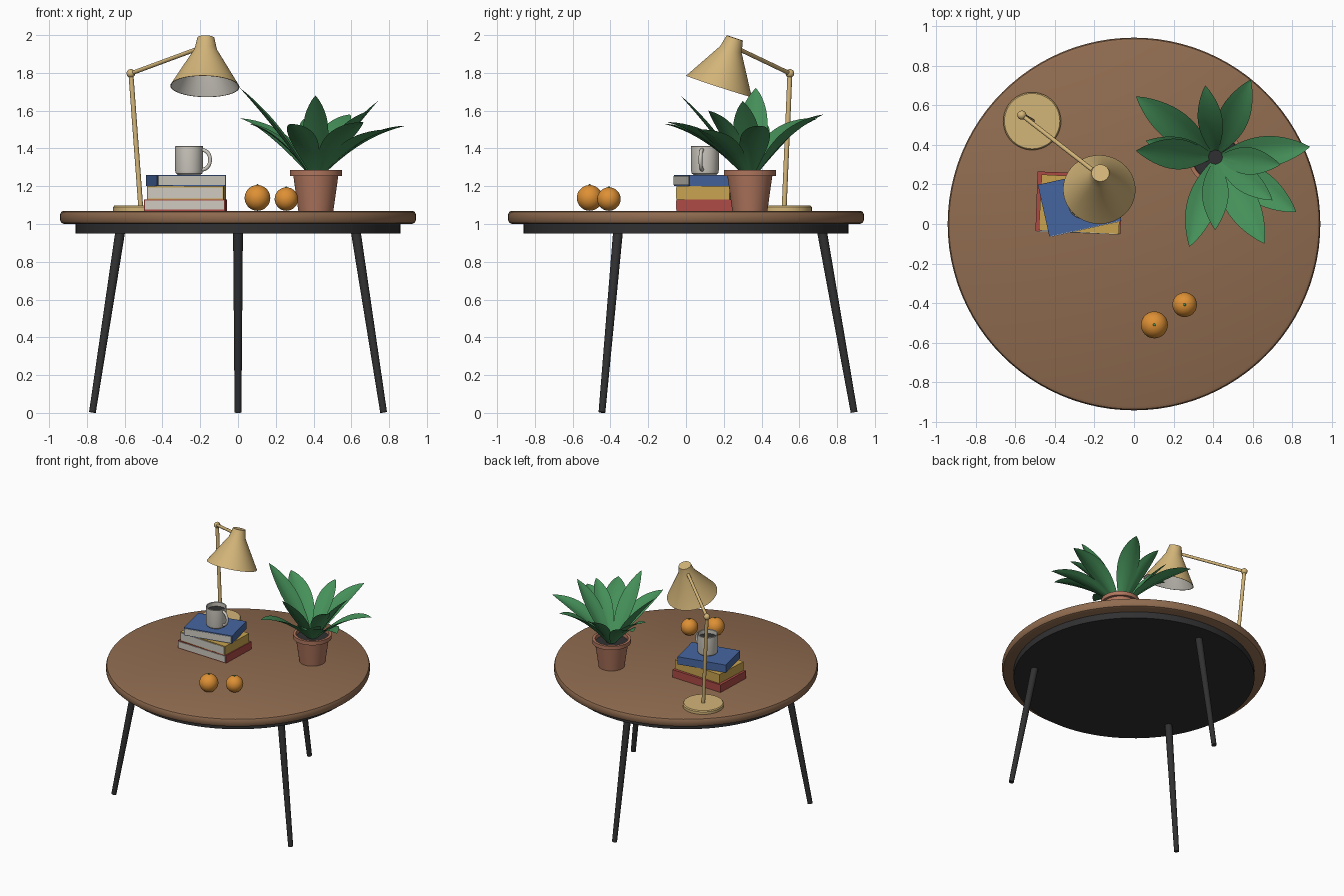
import bpy, bmesh, math
from mathutils import Vector

if "Cube" in bpy.data.objects:
    bpy.data.objects.remove(bpy.data.objects["Cube"])


def material(name, r, g, b):
    m = bpy.data.materials.new(name)
    m.use_nodes = True
    m.diffuse_color = (r, g, b, 1)
    node = m.node_tree.nodes["Principled BSDF"]
    node.inputs["Base Color"].default_value = (r, g, b, 1)
    node.inputs["Roughness"].default_value = 0.6
    return m


WOOD = material("walnut", 0.28, 0.15, 0.08)
BLACK = material("black", 0.03, 0.03, 0.032)
BRASS = material("pale brass", 0.65, 0.46, 0.19)
WHITE = material("off white", 0.62, 0.59, 0.53)
CLAY = material("terracotta", 0.43, 0.18, 0.11)
GREEN = material("leaf green", 0.06, 0.28, 0.1)
ORANGE = material("orange", 0.73, 0.28, 0.035)
RED = material("red", 0.42, 0.07, 0.06)
YELLOW = material("mustard", 0.58, 0.37, 0.08)
BLUE = material("blue", 0.06, 0.13, 0.35)


def add(name, bm, mat, loc=(0, 0, 0), smooth=True, angle=35):
    """Turn a bmesh into a named object."""
    me = bpy.data.meshes.new(name)
    bm.to_mesh(me)
    bm.free()
    me.materials.append(mat)
    ob = bpy.data.objects.new(name, me)
    ob.location = loc
    bpy.context.collection.objects.link(ob)
    if smooth:
        bpy.ops.object.select_all(action="DESELECT")
        ob.select_set(True)
        bpy.context.view_layer.objects.active = ob
        bpy.ops.object.shade_smooth_by_angle(angle=math.radians(angle))
    return ob


def lathe(name, profile, mat, loc=(0, 0, 0), axis=None, seg=48):
    """Revolve (radius, height) points around z, then aim z along axis."""
    bm = bmesh.new()
    vs = [bm.verts.new((r, 0, z)) for r, z in profile]
    es = [bm.edges.new(p) for p in zip(vs, vs[1:])]
    bmesh.ops.spin(bm, geom=vs + es, cent=(0, 0, 0), axis=(0, 0, 1),
                   angle=math.tau, steps=seg)
    bmesh.ops.remove_doubles(bm, verts=bm.verts, dist=1e-5)
    bmesh.ops.recalc_face_normals(bm, faces=bm.faces)
    ob = add(name, bm, mat, loc)
    if axis is not None:
        ob.rotation_euler = Vector(axis).to_track_quat("Z", "Y").to_euler()
    return ob


def rod(name, a, b, ra, rb, mat, seg=20):
    """Tapered round bar between two points."""
    a, b = Vector(a), Vector(b)
    h = (b - a).length
    return lathe(name, [(0, 0), (ra, 0), (rb, h), (0, h)], mat, a, b - a, seg)


def ball(name, loc, r, mat):
    bm = bmesh.new()
    bmesh.ops.create_uvsphere(bm, u_segments=32, v_segments=18, radius=r)
    return add(name, bm, mat, loc, angle=60)


def box(name, size, loc, turn, mat):
    bm = bmesh.new()
    bmesh.ops.create_cube(bm, size=1)
    bmesh.ops.scale(bm, vec=size, verts=bm.verts)
    ob = add(name, bm, mat, loc, smooth=False)
    ob.rotation_euler.z = turn
    return ob


# Table
TOP = 1.07
lathe("table_top", [(0, 1.0), (0.92, 1.0), (0.934, 1.006), (0.942, 1.02), (0.942, 1.05),
                    (0.936, 1.064), (0.922, TOP), (0, TOP)], WOOD, seg=96)
lathe("table_underframe", [(0, 0.95), (0.86, 0.95), (0.86, 1.005), (0, 1.005)], BLACK, seg=96)
for i in range(3):
    a = math.radians(90 + 120 * i)
    c, s = math.cos(a), math.sin(a)
    rod(f"table_leg_{i + 1}", (0.89 * c, 0.89 * s, 0.003), (0.72 * c, 0.72 * s, 0.96),
        0.018, 0.026, BLACK)

# Desk lamp
foot = Vector((-0.515, 0.52, TOP))
joint = Vector((-0.567, 0.55, 1.797))
lathe("lamp_base", [(0, 0), (0.146, 0), (0.146, 0.02), (0.14, 0.027), (0, 0.027)], BRASS, foot)
rod("lamp_stem", foot + Vector((0, 0, 0.02)), joint, 0.013, 0.013, BRASS)
ball("lamp_joint", joint, 0.023, BRASS)
rod("lamp_arm", joint, (-0.18, 0.25, 1.94), 0.011, 0.011, BRASS)
tilt, apex = (0.02, 0.31, 0.95), (-0.17, 0.258, 1.985)
lathe("lamp_shade", [(0, 0), (0.045, 0), (0.06, -0.065), (0.183, -0.27), (0.179, -0.27)],
      BRASS, apex, tilt, 64)
lathe("lamp_shade_lining", [(0, -0.01), (0.04, -0.01), (0.056, -0.067), (0.179, -0.27)],
      WHITE, apex, tilt, 64)

# Stack of books with the page edges to the front
books = [("bottom", RED, (0.43, 0.3), (-0.278, 0.108), -2, TOP, 0.06),
         ("middle", YELLOW, (0.405, 0.28), (-0.272, 0.1), -3, 1.13, 0.07),
         ("upper", BLUE, (0.373, 0.268), (-0.275, 0.108), 12.5, 1.2, 0.06)]
for label, mat, (w, d), (x, y), deg, z, h in books:
    t = math.radians(deg)
    mid = Vector((x, y, z + h / 2))
    box(f"{label}_book_cover", (w, d, h), mid, t, mat)
    out = Vector((math.sin(t), -math.cos(t), 0)) * (d / 2)
    box(f"{label}_book_pages", (w - 0.012, 0.008, h - 0.012), mid + out, t, WHITE)

# Mug
mug = Vector((-0.259, 0.1, 1.26))
lathe("mug", [(0, 0), (0.06, 0), (0.07, 0.008), (0.074, 0.025), (0.074, 0.15), (0.071, 0.154),
              (0.067, 0.15), (0.067, 0.02), (0, 0.02)], WHITE, mug)
lathe("coffee", [(0, 0.12), (0.0675, 0.12)], BLACK, mug)
cu = bpy.data.curves.new("mug_handle", "CURVE")
cu.dimensions = "3D"
cu.bevel_depth, cu.bevel_resolution = 0.01, 4
sp = cu.splines.new("POLY")
N = 17
sp.points.add(N - 1)
for i, p in enumerate(sp.points):
    a = math.pi * (i / (N - 1) - 0.5)
    p.co = (0.07 + 0.044 * math.cos(a), 0, 0.08 + 0.052 * math.sin(a), 1)
sp.use_smooth = True
cu.materials.append(WHITE)
handle = bpy.data.objects.new("mug_handle", cu)
handle.location = mug
handle.rotation_euler.z = math.radians(-12)
bpy.context.collection.objects.link(handle)

# Oranges with a small green stem end
for i, (x, y, r) in enumerate([(0.103, -0.51, 0.068), (0.256, -0.408, 0.062)]):
    ball(f"orange_{i + 1}", (x, y, TOP + r), r, ORANGE)
    ball(f"orange_stem_{i + 1}", (x, y, TOP + 2 * r - 0.002), 0.007, GREEN)

# Plant pot and soil
pot = Vector((0.412, 0.338, TOP))
lathe("plant_pot", [(0, 0), (0.093, 0), (0.119, 0.185), (0.138, 0.185), (0.138, 0.215),
                    (0.118, 0.215), (0.112, 0.16), (0, 0.16)], CLAY, pot)
lathe("soil", [(0, 0.19), (0.115, 0.19)], BLACK, pot)


def leaf(name, tip, half, lift=0.1, steps=14):
    """Arched, pointed blade with a shallow fold along the middle."""
    tip = Vector(tip)
    flat = Vector((tip.x - pot.x, tip.y - pot.y, 0))
    out = flat.normalized()
    side = Vector((-out.y, out.x, 0))
    base = pot + out * 0.03 + Vector((0, 0, 0.18))
    ctrl = base.lerp(tip, 0.48) + Vector((0, 0, lift))
    bm = bmesh.new()
    rows = []
    for i in range(steps + 1):
        t = i / steps
        p = base * (1 - t) ** 2 + ctrl * 2 * t * (1 - t) + tip * t * t
        tangent = (ctrl - base) * (1 - t) + (tip - ctrl) * t
        up = tangent.cross(side).normalized()
        w = half * max(math.sin(math.pi * t ** 1.1), 0) ** 0.85 + 0.014 * (1 - t) + 0.0005
        rows.append([bm.verts.new(p + side * w * k + up * w * 0.28 * abs(k))
                     for k in (-1, -0.5, 0, 0.5, 1)])
    for a, b in zip(rows, rows[1:]):
        for j in range(4):
            bm.faces.new((a[j], a[j + 1], b[j + 1], b[j]))
    bmesh.ops.recalc_face_normals(bm, faces=bm.faces)
    add(name, bm, GREEN, angle=60)


# Leaf tips, half widths
leaves = [((0.01, 0.645, 1.56), 0.072), ((0.01, 0.37, 1.72), 0.07),
          ((0.36, 0.7, 1.56), 0.055), ((0.59, 0.73, 1.58), 0.07),
          ((0.89, 0.39, 1.52), 0.072), ((0.82, 0.06, 1.5), 0.075),
          ((0.66, -0.1, 1.54), 0.078), ((0.28, -0.115, 1.53), 0.068),
          ((0.41, -0.03, 1.68), 0.06), ((0.74, 0.3, 1.65), 0.062),
          ((0.06, 0.42, 1.53), 0.05), ((0.7, 0.12, 1.6), 0.055)]
for i, (tip, half) in enumerate(leaves):
    leaf(f"leaf_{i + 1}", tip, half, 0.03 if tip[2] > 1.6 else 0.09)
